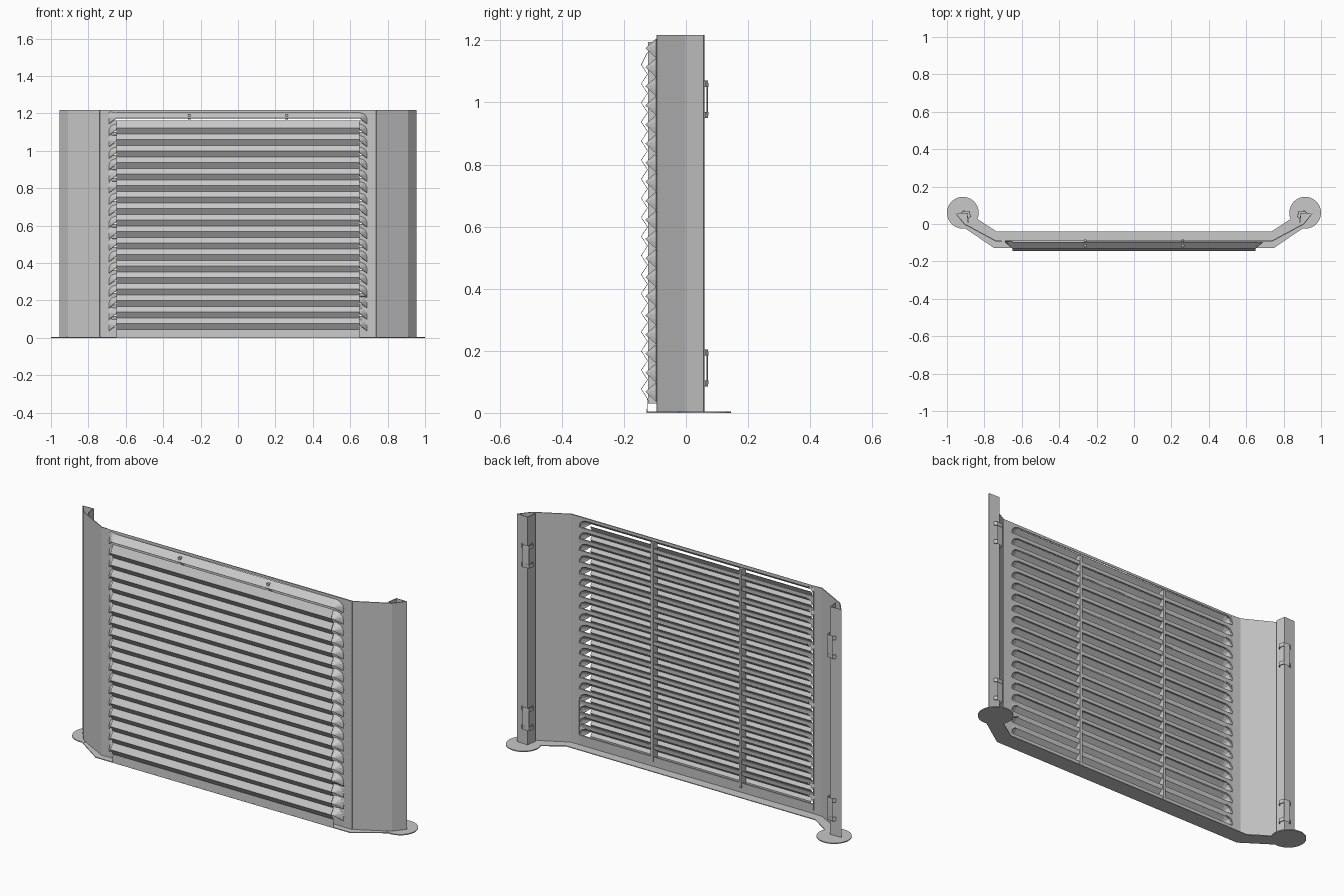
import bpy, bmesh, math

if "Cube" in bpy.data.objects:
    bpy.data.objects.remove(bpy.data.objects["Cube"])

metal = bpy.data.materials.new("grey_metal")
metal.diffuse_color = (0.58, 0.58, 0.58, 1)
metal.use_nodes = True
metal.node_tree.nodes["Principled BSDF"].inputs["Base Color"].default_value = metal.diffuse_color

COUNT, PITCH, TOP = 19, 0.0615, 1.204   # louver rows
HEIGHT, FRONT = 1.218, -0.096           # panel height and front plane


def make(name, faces, thick=0, offset=0):
    """Mesh object from polygons given as point lists."""
    bm = bmesh.new()
    for f in faces:
        bm.faces.new([bm.verts.new(p) for p in f])
    bmesh.ops.remove_doubles(bm, verts=bm.verts, dist=0.0002)
    bmesh.ops.recalc_face_normals(bm, faces=bm.faces)
    me = bpy.data.meshes.new(name)
    bm.to_mesh(me)
    bm.free()
    me.materials.append(metal)
    ob = bpy.data.objects.new(name, me)
    bpy.context.collection.objects.link(ob)
    if thick:
        m = ob.modifiers.new("sheet", 'SOLIDIFY')
        m.thickness, m.offset = thick, offset
    return ob


def box(name, x0, x1, y0, y1, z0, z1):
    v = [(x, y, z) for x in (x0, x1) for y in (y0, y1) for z in (z0, z1)]
    idx = [(0, 1, 3, 2), (4, 6, 7, 5), (0, 4, 5, 1), (2, 3, 7, 6), (0, 2, 6, 4), (1, 5, 7, 3)]
    return make(name, [[v[i] for i in f] for f in idx])


def strip(path, z0, z1):
    """Vertical sheet faces along an xy path."""
    return [[(*a, z0), (*b, z0), (*b, z1), (*a, z1)] for a, b in zip(path, path[1:])]


def slab(name, outline, z0, z1):
    """Flat plate from an xy outline."""
    faces = strip(outline + outline[:1], z0, z1)
    faces += [[(x, y, z) for x, y in outline] for z in (z0, z1)]
    return make(name, faces)


# floor plate: bent strip with a round pad at each end
half = [(0.735, -0.04), (0.85, 0.035), (0.90, -0.025), (0.75, -0.127)]
slab("base_strip", half + [(-x, y) for x, y in reversed(half)], 0, 0.004)
for s, side in ((1, "right"), (-1, "left")):
    ring = [(s * 0.915 + 0.085 * math.cos(i * math.tau / 40),
             0.06 + 0.085 * math.sin(i * math.tau / 40)) for i in range(40)]
    slab("base_pad_" + side, ring, 0, 0.005)

# slotted middle panel: one opening per louver, with rounded upper corners
EDGE = 0.69
faces = []
yp = FRONT + 0.005


def wall(points):
    faces.append([(x, yp, z) for x, z in points])


corner = [(0.65, 0), (0.674, -0.008), (0.686, -0.022), (EDGE, -0.04)]
rows = [TOP - i * PITCH for i in range(COUNT)]
wall([(-EDGE, TOP), (EDGE, TOP), (EDGE, HEIGHT), (-EDGE, HEIGHT)])
for i, z in enumerate(rows):
    low = rows[i + 1] if i + 1 < COUNT else 0
    wall([(-EDGE, low), (EDGE, low), (EDGE, z - 0.042), (-EDGE, z - 0.042)])
    for s in (1, -1):
        wall([(s * x, z + d) for x, d in corner] + [(s * EDGE, z)])
for s in (1, -1):
    wall([(s * EDGE, 0), (s * 0.738, 0), (s * 0.738, HEIGHT), (s * EDGE, HEIGHT)])
make("slotted_panel", faces, 0.008)

# angled wings ending in a folded post
for s, side in ((1, "right"), (-1, "left")):
    path = [(0.738, yp), (0.907, 0.0), (0.953, 0.056), (0.893, 0.058), (0.886, 0.006)]
    make("wing_" + side, strip([(s * x, y) for x, y in path], 0, HEIGHT), 0.005)
    # hook brackets wrapped around the inner post edge
    for z0, level in ((0.085, "lower"), (0.95, "upper")):
        z1 = z0 + 0.12
        wrap = [(s * x, y) for x, y in [(0.925, 0.059), (0.912, 0.070), (0.881, 0.067),
                                        (0.874, 0.040), (0.888, 0.028)]]
        loops = strip(wrap, z0, z0 + 0.02) + strip(wrap, z1 - 0.02, z1)
        loops += strip(wrap[1:3], z0, z1)
        make("bracket_%s_%s" % (side, level), loops, 0.004)

# louvers: sloped hood with faceted rounded ends
faces = []
for z in rows:
    tip = [(s * 0.65, -0.13, z - 0.03) for s in (-1, 1)]
    faces.append([(-0.65, FRONT, z), tip[0], tip[1], (0.65, FRONT, z)])
    for s, t in ((-1, tip[0]), (1, tip[1])):
        arc = [(s * x, FRONT, z + d) for x, d in corner + [(EDGE, -0.06)]]
        faces += [[t, a, b] for a, b in zip(arc, arc[1:])]
make("louvers", faces, 0.003)

# folded zigzag screen in front of the louvers
prof = [(-0.124, 1.162)]
for i in range(COUNT - 1):
    z = 1.122 - i * PITCH
    prof += [(-0.144, z), (-0.124, z - 0.031)]
prof += [(-0.126, 0.0)]
make("zigzag_screen", [[(-0.65, *a), (0.65, *a), (0.65, *b), (-0.65, *b)]
                       for a, b in zip(prof, prof[1:])], 0.002)

# upright stiffeners behind the screen
for s, side in ((1, "right"), (-1, "left")):
    box("stiffener_" + side, s * 0.26 - 0.007, s * 0.26 + 0.007, -0.122, -0.083, 0.03, 1.195)
